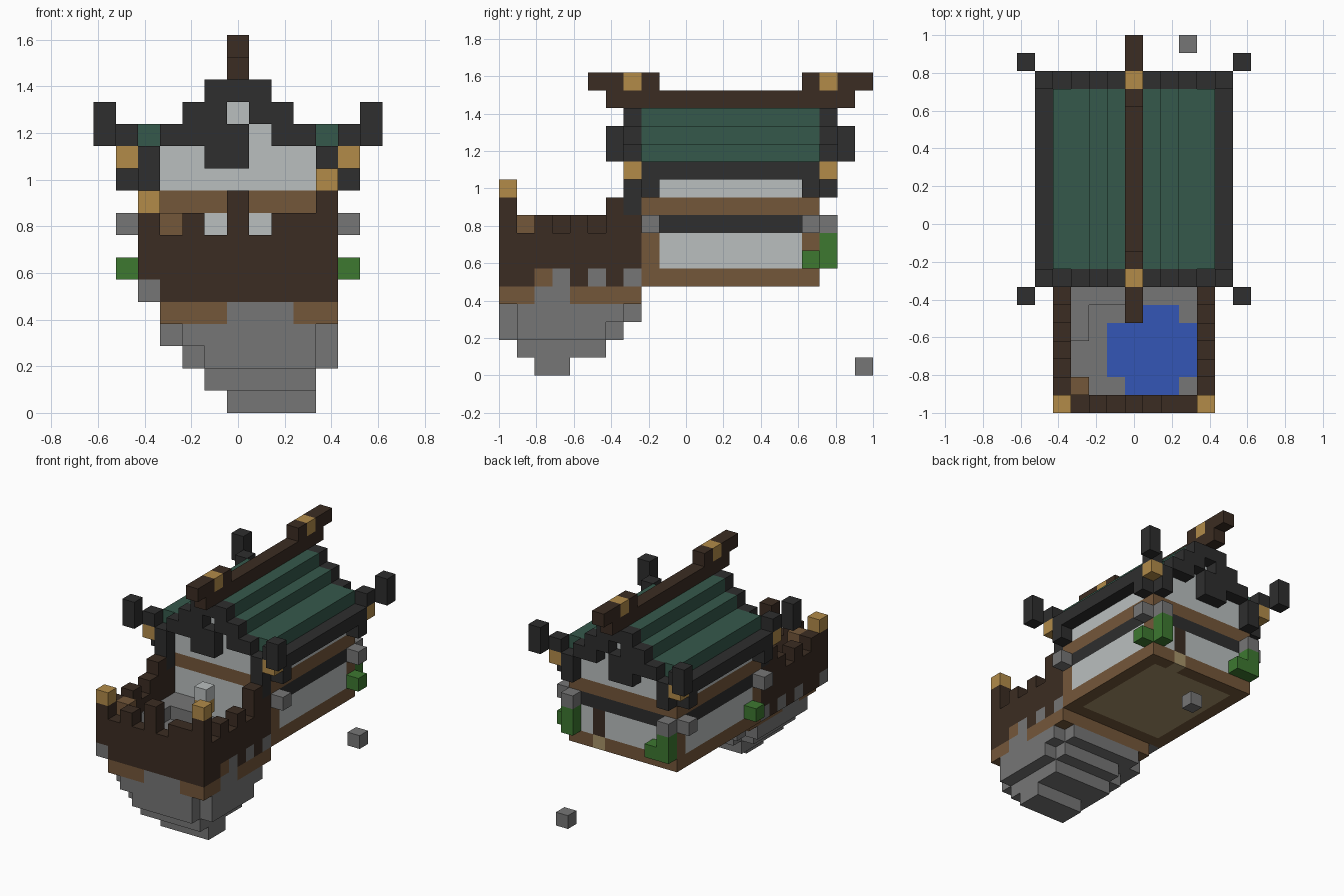
import bpy, bmesh
from mathutils import Vector

if "Cube" in bpy.data.objects:
    bpy.data.objects.remove(bpy.data.objects["Cube"])

U = 2 / 21                       # edge of one block
ORIGIN = Vector((6.5, 10.5, 0))
blocks = {}                      # grid cell -> (part, colour)

COLOURS = {"dark_wood": "3b2c22", "wood": "74573a", "charcoal": "2e2e2e",
           "plaster": "babfbf", "stone": "767676", "gold": "b28b49",
           "roof_green": "35594b", "leaf_green": "3d7830",
           "water_blue": "3356b6", "tan": "a8946a"}


def linear(code):
    vals = [int(code[n:n + 2], 16) / 255 for n in (0, 2, 4)]
    return [((v + 0.055) / 1.055) ** 2.4 for v in vals] + [1]


def put(part, colour, x, y, z):
    """Fill inclusive block ranges; a single number means one block."""
    rng = [range(r, r + 1) if isinstance(r, int) else range(r[0], r[1] + 1) for r in (x, y, z)]
    for i in rng[0]:
        for j in rng[1]:
            for k in rng[2]:
                blocks[i, j, k] = (part, colour)


def pair(part, colour, x, y, z):
    """Same blocks on both sides of the centre line."""
    put(part, colour, x, y, z)
    put(part, colour, 12 - x if isinstance(x, int) else (12 - x[1], 12 - x[0]), y, z)


# Rock hull: rounded layers growing upward
for k, (x0, x1, y0, y1) in enumerate([(6, 9, 2, 3), (5, 9, 1, 5), (4, 10, 0, 6), (3, 10, 0, 7)]):
    cx, cy, rx, ry = (x0 + x1) / 2, (y0 + y1) / 2, (x1 - x0 + 1) / 2, (y1 - y0 + 1) / 2
    for i in range(x0, x1 + 1):
        for j in range(y0, y1 + 1):
            if abs((i - cx) / rx) ** 3 + abs((j - cy) / ry) ** 3 < 1.1:
                put("rock_hull", "stone", i, j, k)
put("loose_stone", "stone", 9, 20, 0)

# Terrace base and floor
put("terrace_base", "wood", (3, 10), (0, 7), 4)
put("rock_hull", "stone", (6, 8), (0, 2), 4)
put("rock_hull", "stone", (3, 10), (2, 3), 4)
put("terrace_floor", "stone", (3, 9), (1, 7), 5)
put("terrace_floor", "stone", 3, (4, 7), 6)
put("terrace_floor", "stone", (3, 5), (6, 7), 6)
put("pool", "water_blue", (6, 8), 1, 5)
put("pool", "water_blue", (5, 9), (2, 4), 5)
put("pool", "water_blue", (6, 8), 5, 5)

# Terrace walls with battlements
pair("terrace_wall", "dark_wood", 2, (0, 7), (5, 7))
put("terrace_wall", "dark_wood", (2, 10), 0, (5, 7))
for i in (2, 4, 6, 8, 9, 10):
    put("battlement", "dark_wood", i, 0, 8)
for j in (2, 4, 6, 7):
    put("battlement", "dark_wood", 10, j, 8)
for j in (1, 3, 5, 6, 7):
    put("battlement", "dark_wood", 2, j, 8)
pair("battlement", "dark_wood", 2, 6, 9)
put("battlement", "dark_wood", 6, 0, 9)
put("battlement", "dark_wood", 10, 0, 9)
put("corner_cap", "gold", 2, 0, 9)
put("corner_cap", "gold", 10, 0, 10)
put("wall_stone", "stone", 2, 0, 5)
for j in (3, 5, 7):
    pair("wall_stone", "stone", 2, j, 5)
put("wall_patch", "wood", 10, 2, 5)
put("barrel", "wood", 3, 1, (6, 8))
put("lantern", "gold", 6, 6, 7)
put("lantern_top", "plaster", 6, 6, 8)

# House body
put("house_sill", "wood", (2, 10), (8, 17), 5)
put("house_floor", "tan", (3, 9), (9, 16), 5)
put("house_wall", "plaster", (2, 10), (8, 17), (6, 8))
put("wall_band", "charcoal", (2, 10), (9, 17), 8)
for j in (8, 17):
    pair("corner_post", "wood", 2, j, (6, 8))
put("upper_beam", "wood", (2, 10), (8, 17), 9)
put("upper_wall", "plaster", (2, 10), (8, 17), (10, 11))
put("back_door", "dark_wood", 8, 17, (6, 7))
put("doorstep", "tan", 8, 17, 5)

# Stepped roof over plaster gables
put("gable_wall", "plaster", (3, 9), (8, 17), 12)
put("gable_wall", "plaster", (5, 7), (8, 17), 13)
pair("roof", "roof_green", (2, 3), (8, 17), 12)
pair("roof", "roof_green", 4, (8, 17), 13)
put("roof", "roof_green", (5, 7), (8, 17), 14)
pair("eave", "charcoal", 1, (8, 17), 11)
for j in (8, 17):
    pair("eave_bracket", "charcoal", 1, j, 10)

# Gable frames, eave tips and hung ornament at both ends
for j, tip, low in ((7, 6, 9), (18, 19, 10)):
    pair("gable_post", "charcoal", 2, j, (low, 11))
    pair("gable_frame", "charcoal", 1, j, 12)
    pair("gable_frame", "charcoal", (3, 4), j, 12)
    pair("gable_frame", "charcoal", (4, 5), j, 13)
    put("gable_frame", "charcoal", (5, 7), j, 14)
    put("gable_ornament", "charcoal", (5, 6), j, (11, 12))
    pair("eave_knob", "gold", 1, j, 11)
    pair("eave_tip", "charcoal", 0, tip, (12, 13))

# Ridge beam with raised ends
put("ridge_beam", "dark_wood", 6, (6, 19), 15)
put("ridge_end", "dark_wood", 6, (5, 8), 16)
put("ridge_end", "dark_wood", 6, (17, 20), 16)
for j in (7, 18):
    put("ridge_band", "gold", 6, j, 16)

# Corner stones and climbing leaves
for x, y in ((1, 8), (1, 17), (2, 18)):
    pair("corner_stone", "stone", x, y, 8)
pair("leaves", "leaf_green", 2, 18, (6, 7))
put("leaves", "leaf_green", 3, 18, 6)
put("leaves", "leaf_green", 11, 17, 6)
put("leaves", "leaf_green", 1, 9, 6)

# Materials
materials = {}
for name, code in COLOURS.items():
    mat = bpy.data.materials.new(name)
    mat.use_nodes = True
    mat.diffuse_color = linear(code)
    mat.node_tree.nodes["Principled BSDF"].inputs["Base Color"].default_value = linear(code)
    materials[name] = mat

# One mesh per part, keeping only the exposed block faces
for part, colour in sorted(set(blocks.values())):
    bm = bmesh.new()
    for cell, owner in blocks.items():
        if owner != (part, colour):
            continue
        middle = Vector(cell) + Vector((0.5, 0.5, 0.5)) - ORIGIN
        for axis in range(3):
            for side in (-1, 1):
                near = list(cell)
                near[axis] += side
                if tuple(near) in blocks:
                    continue
                n, a, b = Vector(), Vector(), Vector()
                n[axis] = side / 2
                a[(axis + 1) % 3] = 0.5
                b[(axis + 2) % 3] = side / 2
                ring = (-a - b, a - b, a + b, b - a)
                bm.faces.new([bm.verts.new((middle + n + c) * U) for c in ring])
    if not bm.faces:
        bm.free()
        continue
    bmesh.ops.remove_doubles(bm, verts=bm.verts[:], dist=0.001)
    bmesh.ops.dissolve_limit(bm, angle_limit=0.01, verts=bm.verts[:], edges=bm.edges[:])
    mesh = bpy.data.meshes.new(part)
    bm.to_mesh(mesh)
    bm.free()
    mesh.materials.append(materials[colour])
    bpy.context.collection.objects.link(bpy.data.objects.new(part, mesh))
